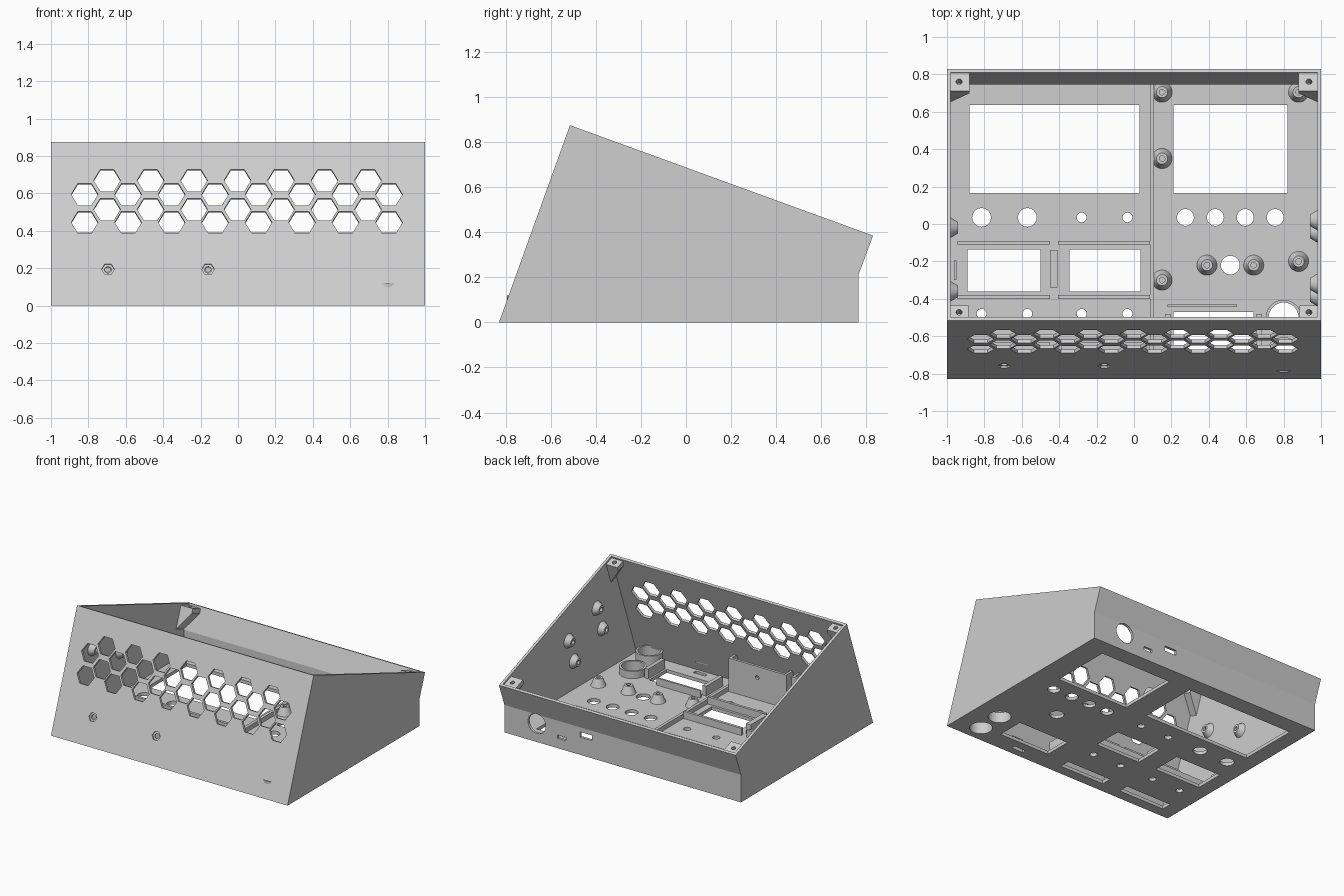
import bpy, bmesh
from math import sin, cos, tau, radians
from mathutils import Matrix, Vector

if "Cube" in bpy.data.objects:
    bpy.data.objects.remove(bpy.data.objects["Cube"])

grey = bpy.data.materials.new("plain grey")
grey.use_nodes = True
COLOR = (0.62, 0.62, 0.62, 1)
grey.diffuse_color = COLOR
grey.node_tree.nodes["Principled BSDF"].inputs["Base Color"].default_value = COLOR

FLOOR, INNER = 0.025, 0.98
TILT = radians(20)


def ngon(r, n=32, x=0, y=0):
    return [(x + r * cos(tau * i / n), y + r * sin(tau * i / n)) for i in range(n)]


def rect(x0, x1, y0, y1):
    return [(x0, y0), (x1, y0), (x1, y1), (x0, y1)]


def prism(bm, pts, h0, h1, m=Matrix()):
    """Closed prism over a flat outline, placed by matrix m."""
    low = [bm.verts.new(m @ Vector((a, b, h0))) for a, b in pts]
    high = [bm.verts.new(m @ Vector((a, b, h1))) for a, b in pts]
    bm.faces.new(low[::-1])
    bm.faces.new(high)
    for i in range(len(pts)):
        j = (i + 1) % len(pts)
        bm.faces.new((low[i], low[j], high[j], high[i]))


def lathe(bm, profile, m, n=28):
    """Closed turned part; the profile starts and ends on the axis."""
    vs = [bm.verts.new((r, 0, z)) for r, z in profile]
    es = [bm.edges.new(p) for p in zip(vs, vs[1:])]
    old = set(bm.verts) - set(vs)
    bmesh.ops.spin(bm, geom=vs + es, cent=(0, 0, 0), axis=(0, 0, 1),
                   angle=tau, steps=n, use_duplicate=False)
    new = [v for v in bm.verts if v not in old]
    bmesh.ops.remove_doubles(bm, verts=new, dist=0.0003)
    new = [v for v in bm.verts if v not in old]
    bmesh.ops.transform(bm, matrix=m, verts=new)


def finish(bm, name, smooth=False):
    bmesh.ops.recalc_face_normals(bm, faces=bm.faces)
    me = bpy.data.meshes.new(name)
    bm.to_mesh(me)
    bm.free()
    me.materials.append(grey)
    ob = bpy.data.objects.new(name, me)
    bpy.context.collection.objects.link(ob)
    if smooth:
        bpy.ops.object.select_all(action='DESELECT')
        ob.select_set(True)
        bpy.context.view_layer.objects.active = ob
        bpy.ops.object.shade_smooth_by_angle()
    return ob


def cut(ob, bm):
    """Subtract the solids in bm from ob and keep the result."""
    cutter = finish(bm, "cutter")
    cutter.hide_render = True
    mod = ob.modifiers.new("cut", 'BOOLEAN')
    mod.operation, mod.solver, mod.object = 'DIFFERENCE', 'EXACT', cutter
    dg = bpy.context.evaluated_depsgraph_get()
    me = bpy.data.meshes.new_from_object(ob.evaluated_get(dg))
    ob.modifiers.clear()
    ob.data = me
    bpy.data.objects.remove(cutter)


# Outlines are given in (y, z) and extruded along x
SIDE = Matrix(((0, 0, 1, 0), (1, 0, 0, 0), (0, 1, 0, 0), (0, 0, 0, 1)))
# Frame of the leaning front wall: x, up the wall, outward
def front_frame(x, z):
    return Matrix.Translation((x, -0.83 + 0.36 * z, z)) @ Matrix.Rotation(radians(70), 4, 'X')


# Open desk console shell
bm = bmesh.new()
prism(bm, [(-0.83, 0), (0.765, 0), (0.765, 0.21), (0.83, 0.385), (-0.515, 0.875)], -1, 1, SIDE)
shell = finish(bm, "case_shell")
bm = bmesh.new()
prism(bm, [(-0.80, FLOOR), (0.745, FLOOR), (0.745, 0.213), (0.88, 0.577), (-0.463, 0.96)],
      -INNER, INNER, SIDE)
cut(shell, bm)

# Honeycomb vents and screw holes in the front
bm = bmesh.new()
for count, x0, rows in ((7, -0.7, (0.67, 0.515)), (8, -0.82, (0.595, 0.445))):
    for z in rows:
        for i in range(count):
            prism(bm, ngon(0.072, 6), -0.06, 0.05, front_frame(x0 + 0.2325 * i, z))
for x in (-0.695, -0.16):
    prism(bm, ngon(0.034, 6), -0.01, 0.04, front_frame(x, 0.195))

# Floor windows and button holes
for box in ((-0.88, 0.03, 0.165, 0.635), (0.21, 0.82, 0.165, 0.635),
            (-0.89, -0.50, -0.36, -0.135), (-0.345, 0.035, -0.36, -0.135),
            (0.21, 0.64, -0.68, -0.47), (-0.345, 0.035, -0.75, -0.67),
            (-0.89, -0.50, -0.75, -0.67), (0.36, 0.46, -0.775, -0.745)):
    prism(bm, rect(*box), -0.1, 0.1)
holes = [(0.8, -0.5, 0.08), (0.8, -0.7, 0.08), (0.515, -0.22, 0.05)]
holes += [(x, 0.035, 0.045) for x in (0.275, 0.435, 0.595, 0.755)]
for x, r in ((-0.815, 0.05), (-0.57, 0.05), (-0.28, 0.026), (-0.035, 0.026)):
    holes += [(x, 0.035, r), (x, -0.48, 0.026)]
for x, y, r in holes:
    prism(bm, ngon(r, 32, x, y), -0.1, 0.1)

# Back sockets
BACK = Matrix.Translation((0, 0.755, 0)) @ Matrix.Rotation(radians(90), 4, 'X')
for outline in (ngon(0.075, 32, 0.725, 0.14), rect(0.48, 0.55, 0.075, 0.1),
                rect(0.26, 0.36, 0.135, 0.175)):
    prism(bm, outline, -0.1, 0.1, BACK)
cut(shell, bm)
bm = bmesh.new()
for x in (-0.695, -0.16):
    prism(bm, ngon(0.018, 20), -0.05, 0.05, front_frame(x, 0.195))
cut(shell, bm)

# Corner lid brackets, hung just below the sloping rim
RIM = Matrix.Translation((0, -0.515, 0.875)) @ Matrix.Rotation(-TILT, 4, 'X')
ALONG = RIM @ Matrix(((1, 0, 0, 0), (0, 0, 1, 0), (0, 1, 0, 0), (0, 0, 0, 1)))
for side, sname in ((1, "left"), (-1, "right")):
    for u0, u1, w, ename in ((0.012, 0.09, 0.885, "front"), (1.31, 1.415, 0.88, "back")):
        bm = bmesh.new()
        prism(bm, [(side * x, z) for x, z in
                   ((0.99, -0.014), (w, -0.014), (w, -0.05), (0.99, -0.2))], u0, u1, ALONG)
        bracket = finish(bm, f"{ename}_{sname}_bracket")
        bm = bmesh.new()
        prism(bm, ngon(0.016, 20, side * 0.935, (u0 + u1) / 2), -0.08, 0.05, RIM)
        cut(bracket, bm)

# Conical screw posts on the floor and side walls
def cone(h):
    return [(0, 0), (0.054, 0), (0.03, h), (0.015, h), (0.015, 0.01), (0, 0.01)]


bm = bmesh.new()
for x, y in ((0.15, 0.705), (0.15, 0.35), (0.15, -0.30), (0.88, 0.705),
             (0.88, -0.2), (0.39, -0.22), (0.64, -0.22)):
    lathe(bm, cone(0.06), Matrix.Translation((x, y, FLOOR)))
finish(bm, "floor_screw_posts", True)
bm = bmesh.new()
for side, spots in ((1, ((-0.32, 0.54), (-0.385, 0.36), (0.02, 0.42), (-0.045, 0.24))),
                    (-1, ((-0.36, 0.49), (-0.02, 0.34)))):
    turn = Matrix.Rotation(radians(-90 * side), 4, 'Y')
    for y, z in spots:
        lathe(bm, cone(0.04), Matrix.Translation((side * INNER, y, z)) @ turn)
finish(bm, "wall_screw_posts", True)

# Floor ribs and module rails: x range, y range, top
ribs = [(0.085, 0.108, -0.75, 0.745, 0.06), (-0.962, -0.948, -0.3, -0.195, 0.09),
        (0.18, 0.55, -0.445, -0.43, 0.08), (-0.45, -0.41, -0.34, -0.14, 0.1),
        (0.165, 0.195, -0.68, -0.48, 0.1), (0.655, 0.685, -0.68, -0.48, 0.1)]
for x0, x1 in ((-0.945, -0.45), (-0.405, 0.085)):
    ribs += [(x0, x1, y - 0.01, y + 0.01, 0.08) for y in (-0.1, -0.39)]
bm = bmesh.new()
for x0, x1, y0, y1, top in ribs:
    prism(bm, rect(x0, x1, y0, y1), FLOOR - 0.005, top)
finish(bm, "floor_ribs")

# Pockets against the front wall, each with a screw hole
for x0, x1, name in ((-0.945, -0.45, "right_pocket"), (-0.405, 0.085, "middle_pocket")):
    bm = bmesh.new()
    prism(bm, [(-0.652, 0.02), (-0.632, 0.02), (-0.632, 0.28), (-0.652, 0.28)], x0, x1, SIDE)
    pocket = finish(bm, name)
    bm = bmesh.new()
    prism(bm, ngon(0.015, 20, (x0 + x1) / 2, 0.195), 0.5, 0.8, Matrix.Rotation(radians(90), 4, 'X'))
    cut(pocket, bm)
    bm = bmesh.new()
    for x in (x0, x1 - 0.018):
        prism(bm, [(-0.81, 0.02), (-0.64, 0.02), (-0.64, 0.28), (-0.72, 0.28)], x, x + 0.018, SIDE)
    finish(bm, name + "_ends")

# Collars round the two large floor holes
for y, top, name in ((-0.5, 0.08, "rear_collar"), (-0.7, 0.12, "front_collar")):
    bm = bmesh.new()
    prism(bm, ngon(0.095, 32, 0.8, y), 0.02, top)
    collar = finish(bm, name)
    bm = bmesh.new()
    prism(bm, ngon(0.08, 32, 0.8, y), -0.1, 0.3)
    cut(collar, bm)
